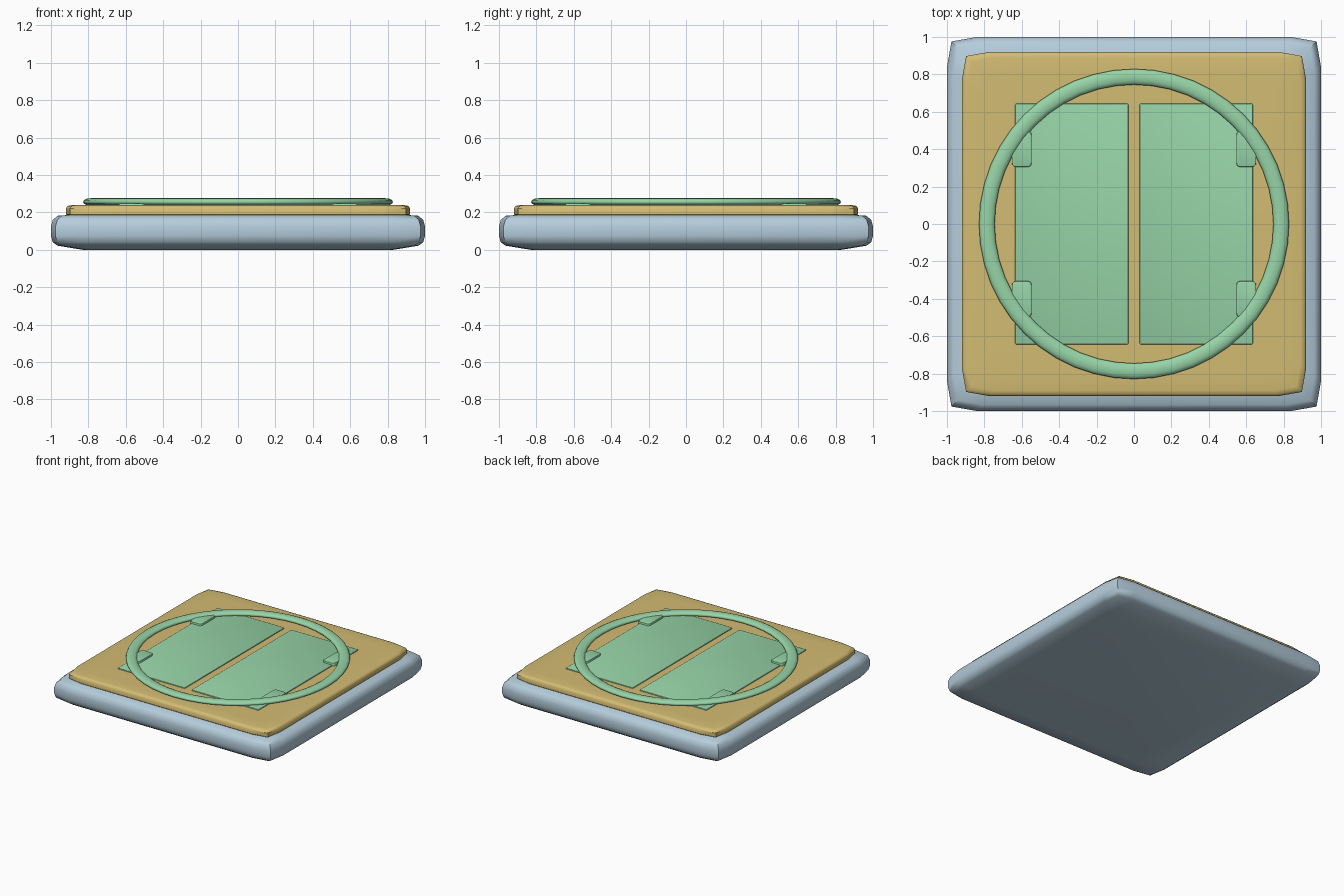
import bpy
import bmesh
import math

cube = bpy.data.objects.get("Cube")
if cube:
    bpy.data.objects.remove(cube, do_unlink=True)


def material(name, color):
    m = bpy.data.materials.new(name)
    m.use_nodes = True
    m.diffuse_color = (*color, 1)
    m.node_tree.nodes["Principled BSDF"].inputs["Base Color"].default_value = (*color, 1)
    return m


blue = material("pale blue", (0.46, 0.61, 0.71))
sand = material("sand yellow", (0.65, 0.50, 0.17))
green = material("mint green", (0.31, 0.66, 0.39))


def finish(bm, name, mat, angle=40):
    bmesh.ops.recalc_face_normals(bm, faces=bm.faces)
    mesh = bpy.data.meshes.new(name)
    bm.to_mesh(mesh)
    bm.free()
    mesh.materials.append(mat)
    obj = bpy.data.objects.new(name, mesh)
    bpy.context.collection.objects.link(obj)
    bpy.ops.object.select_all(action="DESELECT")
    obj.select_set(True)
    bpy.context.view_layer.objects.active = obj
    bpy.ops.object.shade_smooth_by_angle(angle=math.radians(angle))
    return obj


def cushion_slab(name, mat, profile):
    """Stack of softly cornered squares given as (half size, height)."""
    bm = bmesh.new()
    loops = []
    for h, z in profile:
        loop = []
        for k in range(4):
            c, s = round(math.cos(k * math.pi / 2)), round(math.sin(k * math.pi / 2))
            for u, v in ((1, -0.84), (1, 0.84), (0.976, 0.976)):
                loop.append(bm.verts.new((h * (u * c - v * s), h * (u * s + v * c), z)))
        loops.append(loop)
    for a, b in zip(loops, loops[1:]):
        for i in range(len(a)):
            j = (i + 1) % len(a)
            bm.faces.new((a[i], a[j], b[j], b[i]))
    bm.faces.new(loops[0])
    bm.faces.new(loops[-1])
    return finish(bm, name, mat)


def plate(name, mat, x, y, z, bevel, corner=0):
    """Box from (min, max) ranges, with rounded plan corners and eased rims."""
    bm = bmesh.new()
    bmesh.ops.create_cube(bm, size=1)
    for v in bm.verts:
        v.co = [r[0] if c < 0 else r[1] for c, r in zip(v.co, (x, y, z))]
    if corner:
        upright = [e for e in bm.edges if abs(e.verts[0].co.z - e.verts[1].co.z) > 0.001]
        bmesh.ops.bevel(bm, geom=upright, offset=corner, segments=3, profile=0.5, affect="EDGES")
    rim = [e for e in bm.edges if all(abs(v.co.z - z[1]) < 0.0001 for v in e.verts)]
    bmesh.ops.bevel(bm, geom=rim, offset=bevel, segments=2, profile=0.5, affect="EDGES")
    return finish(bm, name, mat)


# Base and raised top board
cushion_slab("base_slab", blue, [(0.83, 0), (0.965, 0.022), (0.99, 0.04), (1, 0.075),
                                 (1, 0.125), (0.99, 0.16), (0.965, 0.182), (0.85, 0.19)])
cushion_slab("top_board", sand, [(0.90, 0.17), (0.92, 0.19), (0.92, 0.222),
                                 (0.91, 0.235), (0.89, 0.239), (0.80, 0.24)])

# Twin panels and the four clips beside the ring
for side, label in ((1, "left"), (-1, "right")):
    def span(a, b):
        return sorted((side * a, side * b))
    plate(label + "_panel", green, span(0.03, 0.636), (-0.644, 0.644), (0.225, 0.248), 0.005, 0.008)
    for end, place in ((1, "back"), (-1, "front")):
        plate(f"{place}_{label}_clip", green, span(0.547, 0.653),
              sorted((end * 0.305, end * 0.497)), (0.235, 0.264), 0.006, 0.022)

# Flattened ring
bm = bmesh.new()
SEG, TUBE = 48, 12
verts = []
for i in range(SEG):
    a = 2 * math.pi * i / SEG
    for j in range(TUBE):
        t = 2 * math.pi * j / TUBE
        r = 0.787 + 0.042 * math.cos(t)
        verts.append(bm.verts.new((r * math.cos(a), r * math.sin(a), 0.256 + 0.02 * math.sin(t))))
for i in range(SEG):
    for j in range(TUBE):
        n, k = (i + 1) % SEG, (j + 1) % TUBE
        bm.faces.new((verts[i * TUBE + j], verts[n * TUBE + j], verts[n * TUBE + k], verts[i * TUBE + k]))
finish(bm, "ring", green, 60)
